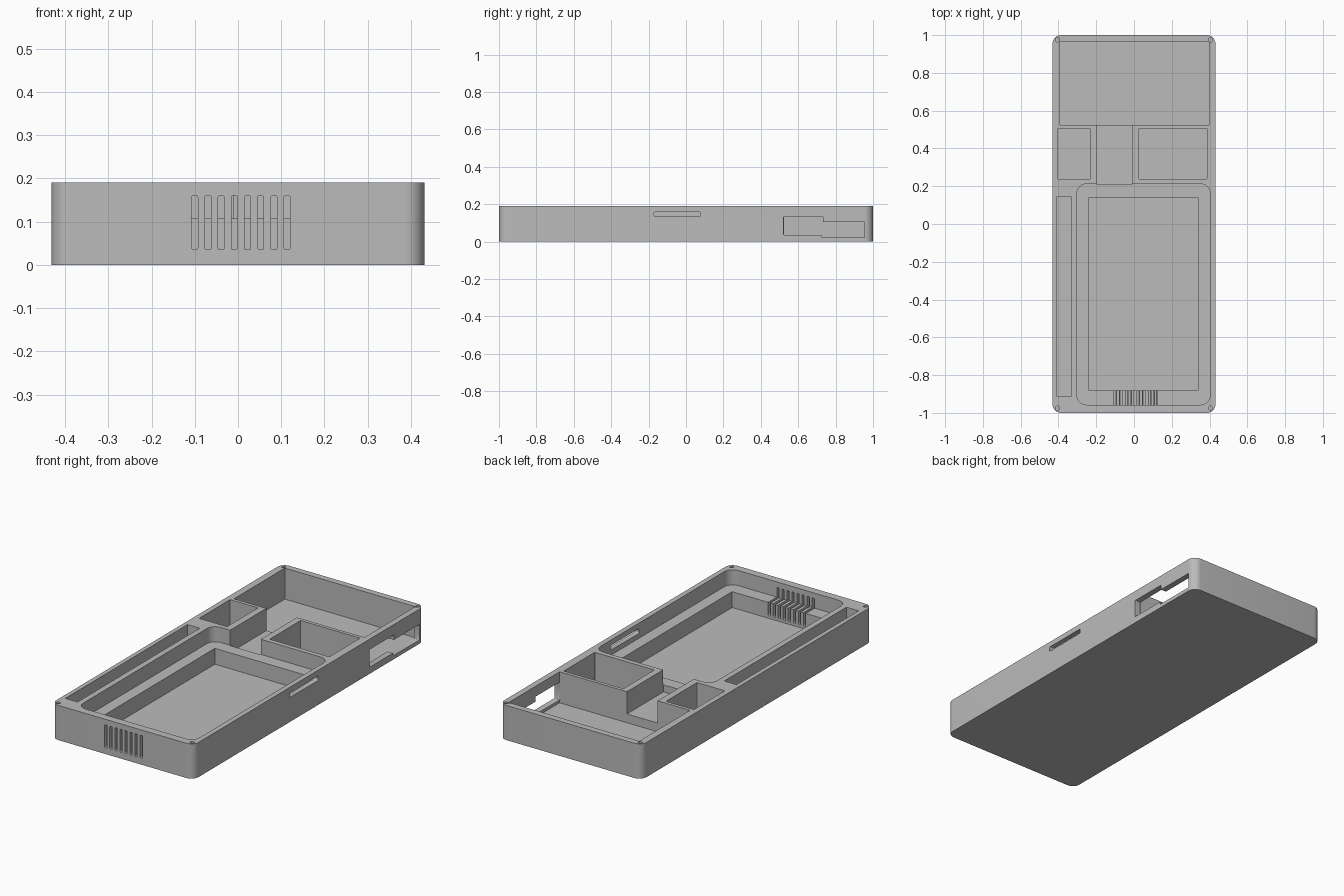
import bpy, bmesh
from mathutils import Matrix, Vector

if "Cube" in bpy.data.objects:
    bpy.data.objects.remove(bpy.data.objects["Cube"], do_unlink=True)

WIDTH, LENGTH, HEIGHT = 0.862, 2.0, 0.19
FLOOR, LEDGE, PASSAGE = 0.02, 0.107, 0.068
ABOVE = HEIGHT + 0.05

grey = bpy.data.materials.new("plain grey")
grey.use_nodes = True
grey.diffuse_color = (0.5, 0.5, 0.5, 1)
grey.node_tree.nodes["Principled BSDF"].inputs["Base Color"].default_value = (0.5, 0.5, 0.5, 1)


def finish(name, bm):
    mesh = bpy.data.meshes.new(name)
    bm.to_mesh(mesh)
    bm.free()
    mesh.materials.append(grey)
    ob = bpy.data.objects.new(name, mesh)
    bpy.context.collection.objects.link(ob)
    return ob


def block(name, xs, ys, zs, radius=0, axis=2, segments=6):
    """Box between limits, with the edges along one axis optionally rounded."""
    bm = bmesh.new()
    low, high = Vector((xs[0], ys[0], zs[0])), Vector((xs[1], ys[1], zs[1]))
    size = high - low
    bmesh.ops.create_cube(bm, size=1, matrix=Matrix.Translation((low + high) / 2) @ Matrix.Diagonal((*size, 1)))
    if radius:
        edges = [e for e in bm.edges
                 if abs((e.verts[0].co - e.verts[1].co)[axis]) > size[axis] * 0.9]
        bmesh.ops.bevel(bm, geom=edges, offset=radius, segments=segments, profile=0.5, affect='EDGES')
    return finish(name, bm)


def cut(target, cutter):
    mod = target.modifiers.new("cut", 'BOOLEAN')
    mod.operation, mod.solver, mod.object = 'DIFFERENCE', 'EXACT', cutter
    bpy.context.view_layer.update()
    graph = bpy.context.evaluated_depsgraph_get()
    result = bpy.data.meshes.new_from_object(target.evaluated_get(graph))
    target.modifiers.clear()
    target.data = result
    bpy.data.objects.remove(cutter, do_unlink=True)


# Outer tray
tray = block("tray_case", (-WIDTH / 2, WIDTH / 2), (-LENGTH / 2, LENGTH / 2), (0, HEIGHT), 0.045, segments=10)

# Pockets open at the top: x limits, y limits, floor height, corner radius
pockets = {
    "back_bay": ((-0.392, 0.398), (0.525, 0.965), FLOOR, 0),
    "screen_recess": ((-0.302, 0.403), (-0.957, 0.212), LEDGE, 0.05),
    "screen_well": ((-0.238, 0.338), (-0.882, 0.14), FLOOR, 0),
    "cable_passage": ((-0.196, -0.01), (0.209, 0.54), PASSAGE, 0),
    "large_bin": ((0.025, 0.386), (0.238, 0.506), FLOOR, 0.004),
    "small_bin": ((-0.402, -0.233), (0.238, 0.506), FLOOR, 0.004),
    "pen_groove": ((-0.407, -0.333), (-0.912, 0.145), FLOOR, 0),
}
for name, (xs, ys, base, radius) in pockets.items():
    cut(tray, block(name, xs, ys, (base, ABOVE), radius))

# Front vent slots running through the ledge
for i in range(8):
    x = -0.1 + i * 0.0305
    cut(tray, block("vent_slot", (x - 0.007, x + 0.007), (-1.05, -0.87), (0.035, 0.16), 0.004, 1, 3))

# Openings in the left wall
cut(tray, block("side_slot", (0.38, 0.5), (-0.17, 0.077), (0.134, 0.16), 0.006, 0, 3))
cut(tray, block("tall_port", (0.396, 0.5), (0.522, 0.733), (0.036, 0.133), 0.004, 0, 3))
cut(tray, block("low_port", (0.38, 0.5), (0.725, 0.955), (0.021, 0.106), 0.004, 0, 3))

# Corner screw holes
for sx in (-1, 1):
    for sy in (-1, 1):
        bm = bmesh.new()
        bmesh.ops.create_cone(bm, cap_ends=True, segments=20, radius1=0.011, radius2=0.011, depth=0.2,
                              matrix=Matrix.Translation((sx * 0.405, sy * 0.975, HEIGHT)))
        cut(tray, finish("screw_hole", bm))

# Smooth rounded corners, crisp edges
bpy.ops.object.select_all(action='DESELECT')
tray.select_set(True)
bpy.context.view_layer.objects.active = tray
bpy.ops.object.shade_smooth_by_angle(angle=0.6)
